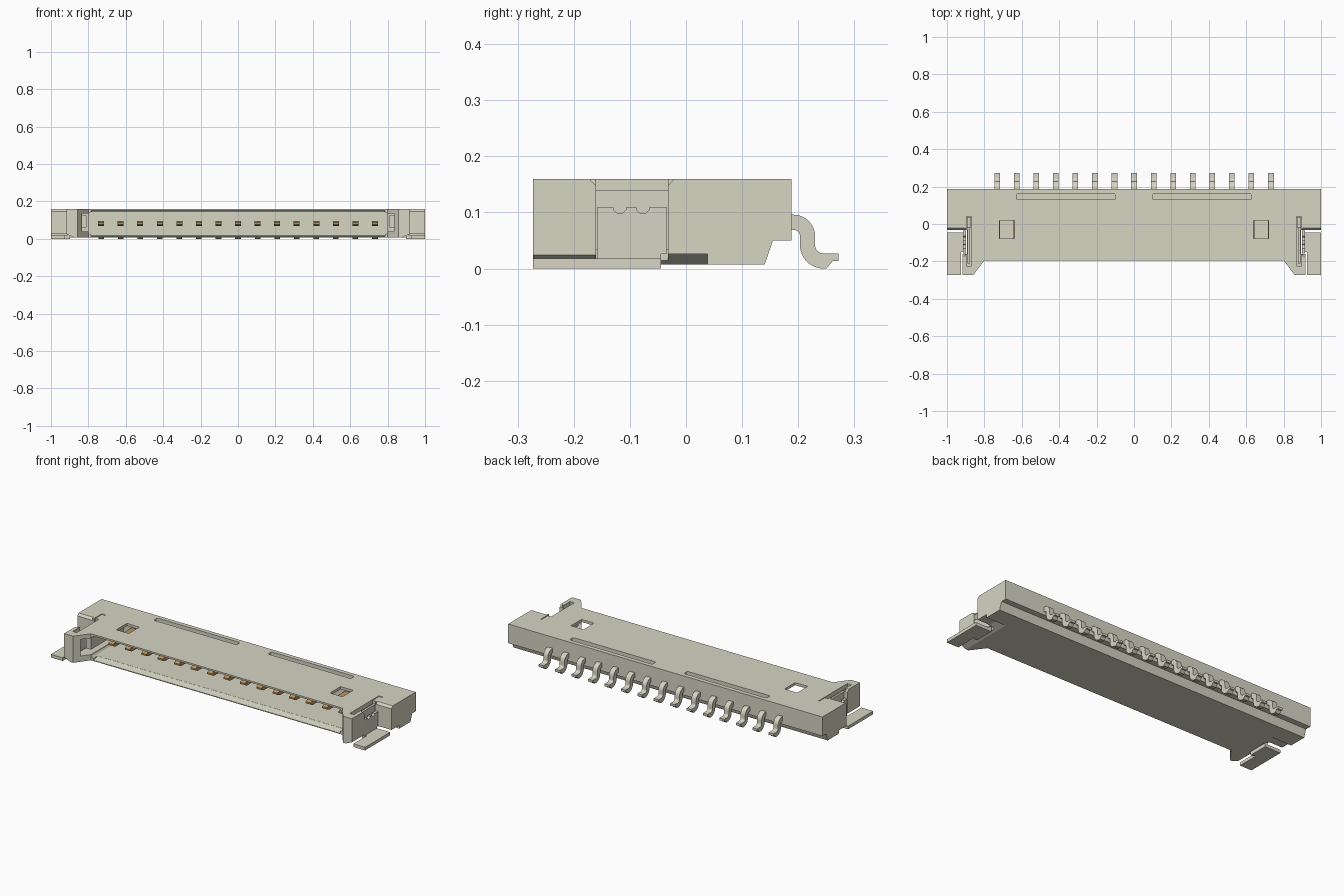
import bpy, bmesh, math
from mathutils import Vector

if "Cube" in bpy.data.objects:
    bpy.data.objects.remove(bpy.data.objects["Cube"], do_unlink=True)


def material(name, rgb):
    m = bpy.data.materials.new(name)
    m.diffuse_color = (*rgb, 1)
    m.use_nodes = True
    m.node_tree.nodes["Principled BSDF"].inputs["Base Color"].default_value = (*rgb, 1)
    return m


STONE = material("warm grey plastic", (0.67, 0.67, 0.55))
METAL = material("pale tin", (0.67, 0.665, 0.55))
BRASS = material("brown brass", (0.50, 0.29, 0.11))


def prism(name, pts, axis, a, b, mat=STONE):
    """Extrude a 2D outline along an axis; x takes (y,z), y takes (x,z), z takes (x,y)."""
    place = {"x": lambda p, t: (t, p[0], p[1]),
             "y": lambda p, t: (p[0], t, p[1]),
             "z": lambda p, t: (p[0], p[1], t)}[axis]
    bm = bmesh.new()
    low = [bm.verts.new(place(p, a)) for p in pts]
    high = [bm.verts.new(place(p, b)) for p in pts]
    bm.faces.new(low)
    bm.faces.new(high[::-1])
    n = len(pts)
    for i in range(n):
        j = (i + 1) % n
        bm.faces.new((low[i], high[i], high[j], low[j]))
    bmesh.ops.recalc_face_normals(bm, faces=bm.faces)
    me = bpy.data.meshes.new(name)
    bm.to_mesh(me)
    bm.free()
    me.materials.append(mat)
    ob = bpy.data.objects.new(name, me)
    bpy.context.collection.objects.link(ob)
    return ob


def box(name, x0, x1, y0, y1, z0, z1, mat=STONE):
    return prism(name, [(x0, y0), (x1, y0), (x1, y1), (x0, y1)], "z", z0, z1, mat)


def arc(cx, cy, r, a0, a1, n=8):
    return [(cx + r * math.cos(math.radians(a0 + (a1 - a0) * i / n)),
             cy + r * math.sin(math.radians(a0 + (a1 - a0) * i / n))) for i in range(n + 1)]


def rounded(x0, x1, y0, y1, r, n=4):
    return (arc(x1 - r, y1 - r, r, 0, 90, n) + arc(x0 + r, y1 - r, r, 90, 180, n)
            + arc(x0 + r, y0 + r, r, 180, 270, n) + arc(x1 - r, y0 + r, r, 270, 360, n))


def flip(pts, s):
    return [(s * p[0], p[1]) for p in pts]


def carve(target, cutters):
    """Subtract each cutter, bake the result and remove the cutter."""
    for c in cutters:
        c.hide_render = True
        mod = target.modifiers.new("cut", "BOOLEAN")
        mod.operation, mod.solver, mod.object = "DIFFERENCE", "EXACT", c
    deps = bpy.context.evaluated_depsgraph_get()
    baked = bpy.data.meshes.new_from_object(target.evaluated_get(deps))
    target.modifiers.clear()
    target.data = baked
    for c in cutters:
        bpy.data.objects.remove(c, do_unlink=True)
    baked.materials.clear()
    baked.materials.append(STONE)


# Housing: one long side profile, then everything else is carved out
housing = prism("housing", [(-0.273, 0.007), (0.14, 0.007), (0.155, 0.05), (0.188, 0.05),
                            (0.188, 0.16), (-0.273, 0.16)], "x", -1, 1)
cuts = [
    # set-back front between the two arms
    prism("front_cut", [(-0.864, -0.28), (0.864, -0.28), (0.80, -0.194), (-0.80, -0.194)],
          "z", -0.1, 0.3),
    # mating cavity with sloped lower and upper lips
    prism("cavity_cut", rounded(-0.80, 0.80, 0.021, 0.145, 0.02), "y", -0.3, 0.1),
    prism("lower_lip_cut", [(-0.2, 0.010), (-0.2, 0.03), (-0.15, 0.03), (-0.155, 0.0205)],
          "x", -0.785, 0.785),
    prism("upper_lip_cut", [(-0.2, 0.153), (-0.2, 0.14), (-0.18, 0.14), (-0.182, 0.1455)],
          "x", -0.785, 0.785),
]
for s in (1, -1):
    def xs(a, b):
        return sorted((s * a, s * b))
    cuts += [
        # space beside each arm, and the recess that holds the solder tab
        box("arm_side_cut", *xs(0.916, 1.1), -0.3, -0.033, -0.1, 0.3),
        box("tab_recess_cut", *xs(0.892, 1.05), -0.16, -0.0325, -0.1, 0.3),
        prism("recess_rim_cut", [(-0.174, 0.162), (-0.16, 0.147), (-0.033, 0.147), (-0.019, 0.162)],
              "x", *xs(0.902, 1.06)),
        # sloped undercut below arm and wing
        prism("undercut", flip([(0.87, -0.05), (0.87, 0.005), (0.92, 0.026), (1.07, 0.026),
                                (1.07, -0.05)], s), "y", -0.31, 0.038),
        # side pocket open to the cavity, and the latch slot in the top
        box("pocket_cut", *xs(0.78, 0.874), -0.24, 0.0, 0.04, 0.135),
        box("latch_slot_cut", *xs(0.869, 0.895), -0.225, 0.04, 0.035, 0.31),
        # roof window and rear groove
        box("window_cut", *xs(0.64, 0.72), -0.078, 0.018, 0.1, 0.32),
        prism("groove_cut", flip(rounded(0.10, 0.627, 0.13, 0.163, 0.008), s), "z", 0.14, 0.33),
    ]
carve(housing, cuts)

# Solder tabs and latch springs at both ends
tab_wall = ([(-0.158, 0.0), (-0.045, 0.0), (-0.045, 0.026), (-0.035, 0.026), (-0.035, 0.11)]
            + arc(-0.077, 0.11, 0.012, 0, -180, 6) + arc(-0.118, 0.11, 0.012, 0, -180, 6)
            + [(-0.158, 0.11)])
foot = [(0.90, -0.15), (0.925, -0.15), (0.925, -0.273), (1.0, -0.273), (1.0, -0.045), (0.90, -0.045)]
for s, side in ((1, "left"), (-1, "right")):
    prism("solder_tab_wall_" + side, tab_wall, "x", *sorted((s * 0.899, s * 0.915)), METAL)
    prism("solder_tab_foot_" + side, flip(foot, s), "z", 0.0, 0.018, METAL)
    box("latch_spring_" + side, *sorted((s * 0.876, s * 0.889)), -0.21, -0.02, 0.03, 0.14, METAL)
    box("latch_root_" + side, *sorted((s * 0.871, s * 0.893)), -0.02, 0.038, 0.03, 0.157, METAL)
    box("latch_finger_" + side, *sorted((s * 0.81, s * 0.84)), -0.18, 0.01, 0.06, 0.125, METAL)

# Row of contacts: bent tail outside, tapered blade inside the cavity
tail = (arc(0.192, 0.058, 0.038, 90, 0) + arc(0.245, 0.042, 0.015, 180, 270)
        + [(0.272, 0.027), (0.272, 0.014), (0.262, 0.014), (0.25, 0.0)]
        + arc(0.245, 0.042, 0.042, 270, 180) + arc(0.192, 0.058, 0.011, 0, 90)
        + [(0.12, 0.069), (0.12, 0.096)])
blade = [(-0.11, 0.078), (-0.11, 0.087), (-0.09, 0.096), (0.11, 0.096), (0.11, 0.069), (-0.09, 0.069)]
first_tail = prism("contact_tail_1", tail, "x", -0.015, 0.015, METAL)
first_blade = prism("contact_blade_1", blade, "x", -0.016, 0.016, BRASS)
bpy.ops.object.select_all(action="DESELECT")
first_tail.select_set(True)
bpy.context.view_layer.objects.active = first_tail
bpy.ops.object.shade_smooth_by_angle(angle=math.radians(30))
for i in range(15):
    for first, name in ((first_tail, "contact_tail_"), (first_blade, "contact_blade_")):
        ob = first
        if i:
            ob = bpy.data.objects.new(name + str(i + 1), first.data)
            bpy.context.collection.objects.link(ob)
        ob.location = Vector((-0.732 + i * 0.1046, 0, 0))
